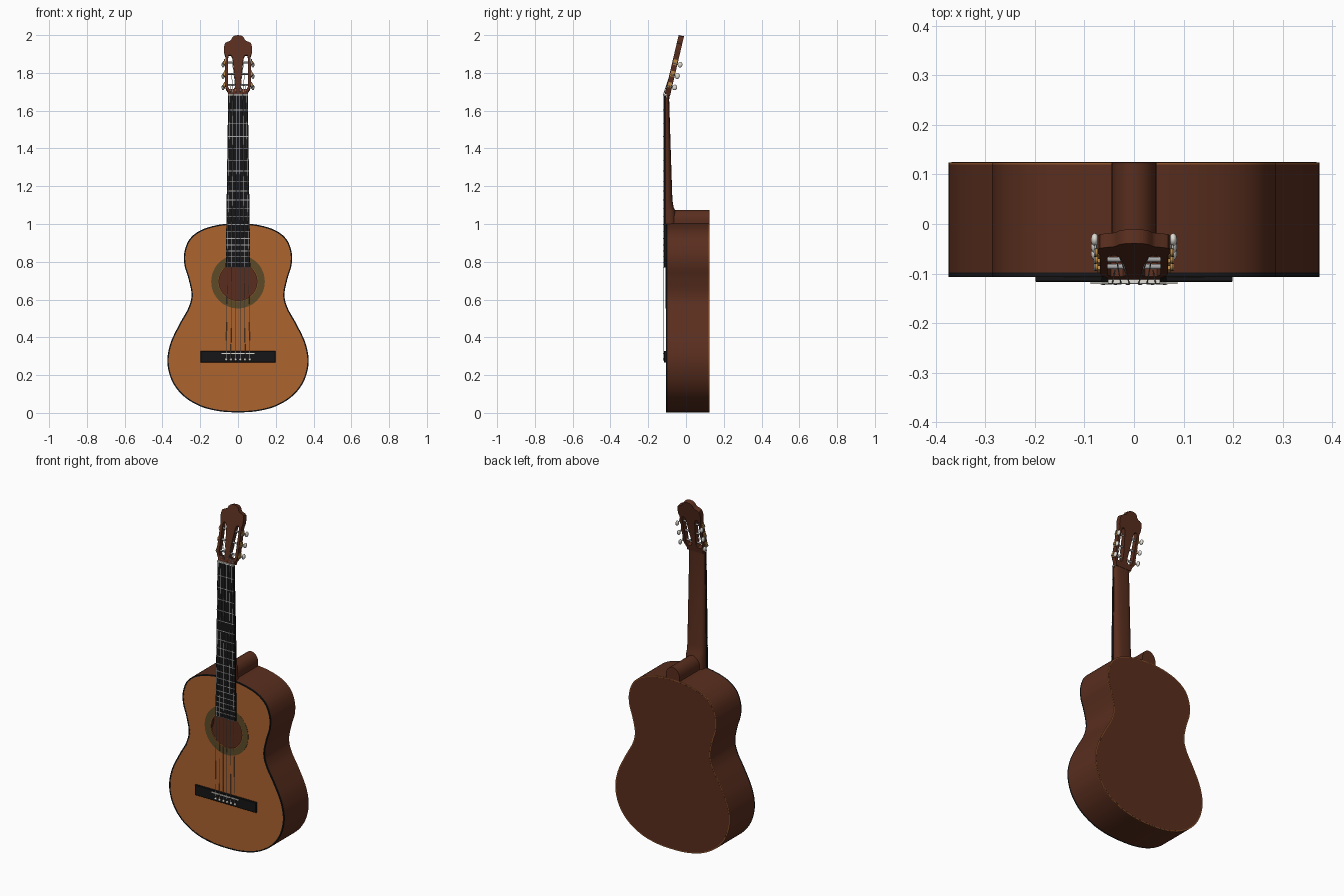
import bpy, bmesh, math
from mathutils import Matrix, Vector

if "Cube" in bpy.data.objects:
    bpy.data.objects.remove(bpy.data.objects["Cube"])


def material(name, r, g, b):
    m = bpy.data.materials.new(name)
    m.diffuse_color = (r, g, b, 1)
    m.use_nodes = True
    m.node_tree.nodes["Principled BSDF"].inputs["Base Color"].default_value = m.diffuse_color
    return m


SPRUCE = material("soundboard_orange", 0.42, 0.125, 0.028)
WOOD = material("dark_wood", 0.10, 0.027, 0.013)
TRIM = material("back_trim", 0.28, 0.09, 0.025)
BLACK = material("ebony", 0.008, 0.008, 0.009)
ROSE = material("rosette", 0.11, 0.07, 0.022)
BRASS = material("brass", 0.5, 0.25, 0.06)
STEEL = material("steel", 0.4, 0.4, 0.4)
IVORY = material("ivory", 0.75, 0.72, 0.66)


def finish(name, bm, mat, matrix=None):
    bmesh.ops.remove_doubles(bm, verts=bm.verts, dist=1e-5)
    bmesh.ops.recalc_face_normals(bm, faces=bm.faces)
    if matrix:
        bm.transform(matrix)
    me = bpy.data.meshes.new(name)
    bm.to_mesh(me)
    bm.free()
    me.materials.clear()
    me.materials.append(mat)
    ob = bpy.data.objects.new(name, me)
    bpy.context.collection.objects.link(ob)
    bpy.ops.object.select_all(action='DESELECT')
    ob.select_set(True)
    bpy.context.view_layer.objects.active = ob
    bpy.ops.object.shade_smooth_by_angle(angle=math.radians(35))
    return ob


def curve_mesh(cu):
    ob = bpy.data.objects.new("temp", cu)
    bpy.context.collection.objects.link(ob)
    bpy.context.view_layer.update()
    me = bpy.data.meshes.new_from_object(ob.evaluated_get(bpy.context.evaluated_depsgraph_get()))
    bm = bmesh.new()
    bm.from_mesh(me)
    bpy.data.objects.remove(ob)
    bpy.data.meshes.remove(me)
    return bm


def add_spline(cu, pts, cyclic):
    s = cu.splines.new('POLY')
    s.points.add(len(pts) - 1)
    for p, c in zip(s.points, pts):
        p.co = (*c, 1) if len(c) == 3 else (*c, 0, 1)
    s.use_cyclic_u = cyclic


def slab(name, loops, y0, y1, mat, matrix=None):
    """Fill x/z loops (inner loops are holes) and extrude from y0 to y1."""
    cu = bpy.data.curves.new(name, 'CURVE')
    cu.dimensions = '2D'
    cu.fill_mode = 'BOTH'
    cu.extrude = (y1 - y0) / 2
    for l in loops:
        add_spline(cu, l, True)
    m = Matrix.Translation((0, (y0 + y1) / 2, 0)) @ Matrix.Rotation(math.pi / 2, 4, 'X')
    return finish(name, curve_mesh(cu), mat, (matrix or Matrix()) @ m)


def tubes(name, paths, radius, mat):
    cu = bpy.data.curves.new(name, 'CURVE')
    cu.dimensions = '3D'
    cu.bevel_depth = radius
    cu.bevel_resolution = 1
    cu.use_fill_caps = True
    for p in paths:
        add_spline(cu, p, False)
    return finish(name, curve_mesh(cu), mat)


def box(bm, c, size):
    bmesh.ops.create_cube(bm, size=1, matrix=Matrix.Translation(c) @ Matrix.Diagonal((*size, 1)))


def rod(bm, a, b, r, seg=12):
    a, b = Vector(a), Vector(b)
    rot = (b - a).to_track_quat('Z', 'Y').to_matrix().to_4x4()
    bmesh.ops.create_cone(bm, cap_ends=True, segments=seg, radius1=r, radius2=r, depth=(b - a).length,
                          matrix=Matrix.Translation((a + b) / 2) @ rot)


def ball(bm, c, size):
    bmesh.ops.create_uvsphere(bm, u_segments=14, v_segments=8, radius=1,
                              matrix=Matrix.Translation(c) @ Matrix.Diagonal((*size, 1)))


def mirror(half):
    return half + [(-x, z) for x, z in reversed(half) if x > 1e-6]


def smooth(pts, n=6):
    """Closed Catmull-Rom loop."""
    out, k = [], len(pts)
    for i in range(k):
        a, b, c, d = (Vector(pts[(i + j) % k]) for j in (-1, 0, 1, 2))
        for s in range(n):
            t = s / n
            out.append(tuple(0.5 * (2 * b + (c - a) * t + (2 * a - 5 * b + 4 * c - d) * t * t
                                    + (3 * b - a - 3 * c + d) * t ** 3)))
    return out


def inset(pts, d):
    out = []
    for i, p in enumerate(pts):
        t = (Vector(pts[(i + 1) % len(pts)]) - Vector(pts[i - 1])).normalized()
        out.append((p[0] - t.y * d, p[1] + t.x * d))
    return out


def circle(r, z, n=48):
    return [(r * math.cos(2 * math.pi * i / n), z + r * math.sin(2 * math.pi * i / n)) for i in range(n)]


# Body
body = smooth(mirror([(0, 0.003), (0.1, 0.009), (0.2, 0.035), (0.29, 0.09), (0.35, 0.17), (0.374, 0.27),
                      (0.357, 0.37), (0.31, 0.47), (0.263, 0.555), (0.246, 0.625), (0.262, 0.71),
                      (0.283, 0.78), (0.284, 0.85), (0.256, 0.92), (0.195, 0.968), (0.1, 0.996), (0, 1.003)]))
HOLE = 0.695
slab("soundboard", [inset(body, 0.007), circle(0.1, HOLE)], -0.106, -0.098, SPRUCE)
slab("front_binding", [body, inset(body, 0.007)], -0.107, -0.098, BLACK)
slab("body_sides", [body, inset(body, 0.01)], -0.098, 0.12, WOOD)
slab("back_binding", [body, inset(body, 0.006)], 0.12, 0.124, TRIM)
slab("back_panel", [inset(body, 0.006)], 0.114, 0.1245, WOOD)
slab("rosette", [circle(0.142, HOLE), circle(0.105, HOLE)], -0.1075, -0.104, ROSE)
slab("soundhole_ring", [circle(0.105, HOLE), circle(0.1, HOLE)], -0.1075, -0.098, TRIM)

# Heel block and neck
slab("heel", [[(0.045, 0.99)] + [(0.045 * math.cos(a), 1.02 + 0.055 * math.sin(a))
              for a in (math.pi * i / 16 for i in range(17))] + [(-0.045, 0.99)]], -0.104, 0.124, WOOD)
bm = bmesh.new()
rings = []
for z, w, back in [(0.99, 0.058, -0.05), (1.07, 0.057, -0.056), (1.09, 0.0565, -0.066), (1.13, 0.056, -0.072),
                   (1.4, 0.053, -0.081), (1.66, 0.05, -0.089), (1.70, 0.05, -0.084)]:
    front = -0.106 if z < 1.69 else -0.1
    ring = []
    for i in range(17):
        c, s = math.cos(math.pi * i / 16), math.sin(math.pi * i / 16)
        ring.append(bm.verts.new((w * math.copysign(abs(c) ** 0.7, c), front + (back - front) * s ** 0.7, z)))
    rings.append(ring)
for a, b in zip(rings, rings[1:]):
    for i in range(17):
        j = (i + 1) % 17
        bm.faces.new((a[i], a[j], b[j], b[i]))
bm.faces.new(rings[0])
bm.faces.new(rings[-1])
finish("neck", bm, WOOD)

# Fingerboard, frets, nut
NUT, SADDLE = 1.68, 0.315
half_w = lambda z: 0.052 + (NUT - z) * 0.0145
slab("fingerboard", [mirror([(half_w(0.77), 0.77), (half_w(NUT), NUT)])], -0.1165, -0.105, BLACK)
bm = bmesh.new()
for n in range(1, 20):
    z = NUT - (NUT - SADDLE) * (1 - 2 ** (-n / 12))
    box(bm, (0, -0.1168, z), (2 * half_w(z), 0.002, 0.004))
finish("frets", bm, STEEL)
bm = bmesh.new()
box(bm, (0, -0.111, NUT + 0.004), (0.104, 0.018, 0.008))
finish("nut", bm, IVORY)

# Headstock, tilted back, with two tapered slots
HEAD = Matrix.Translation((0, -0.114, NUT)) @ Matrix.Rotation(math.radians(-13.2), 4, 'X')
outline = mirror([(0.051, 0.004), (0.053, 0.02), (0.064, 0.038), (0.069, 0.06), (0.068, 0.14), (0.067, 0.215),
                  (0.073, 0.235), (0.074, 0.265), (0.069, 0.285), (0.058, 0.292), (0.044, 0.296), (0.036, 0.304),
                  (0.03, 0.317), (0.018, 0.326), (0, 0.329)])
slot = [(0.022, 0.036), (0.046, 0.036), (0.053, 0.05), (0.053, 0.205), (0.049, 0.221), (0.037, 0.221),
        (0.029, 0.205), (0.016, 0.09), (0.014, 0.05)]
slab("headstock", [outline, slot, [(-x, z) for x, z in slot]], 0, 0.029, WOOD, HEAD)

# Tuning machines
ROWS = (0.06, 0.122, 0.184)
rollers, plates, buttons = bmesh.new(), bmesh.new(), bmesh.new()
for s in (-1, 1):
    for z in ROWS:
        rod(rollers, (s * 0.012, 0.015, z), (s * 0.076, 0.015, z), 0.0055)
        box(plates, (s * 0.071, 0.015, z), (0.005, 0.02, 0.03))
        rod(plates, (s * 0.073, 0.015, z), (s * 0.079, 0.015, z), 0.008)
        rod(rollers, (s * 0.078, 0.008, z - 0.006), (s * 0.078, 0.036, z - 0.006), 0.003)
        ball(buttons, (s * 0.079, 0.043, z - 0.006), (0.008, 0.013, 0.015))
finish("tuner_rollers", rollers, STEEL, HEAD)
finish("tuner_plates", plates, BRASS, HEAD)
finish("tuner_buttons", buttons, IVORY, HEAD)

# Bridge, saddle, pins
bm = bmesh.new()
box(bm, (0, -0.111, 0.297), (0.398, 0.012, 0.06))
bmesh.ops.bevel(bm, geom=[e for e in bm.edges if all(v.co.y < -0.115 for v in e.verts)], offset=0.002,
                segments=1, affect='EDGES')
finish("bridge", bm, BLACK)
bm = bmesh.new()
box(bm, (0, -0.117, SADDLE), (0.176, 0.008, 0.006))
finish("saddle", bm, IVORY)
bm = bmesh.new()
for i in range(6):
    ball(bm, ((i - 2.5) * 0.025, -0.118, 0.283), (0.007, 0.005, 0.007))
finish("bridge_pins", bm, IVORY)

# Strings from pins over saddle and nut to the rollers
paths = []
for i in range(6):
    k = i - 2.5
    row = ROWS[int(abs(k))] if abs(k) > 1 else ROWS[2]
    row = ROWS[2 - int(abs(k))]
    end = HEAD @ Vector((math.copysign(0.028 + 0.004 * abs(k), k), 0.009, row))
    paths.append([(k * 0.025, -0.119, 0.283), (k * 0.025, -0.1215, SADDLE),
                  (k * 0.0175, -0.1205, NUT + 0.004), tuple(end)])
tubes("strings", paths, 0.0013, STEEL)
